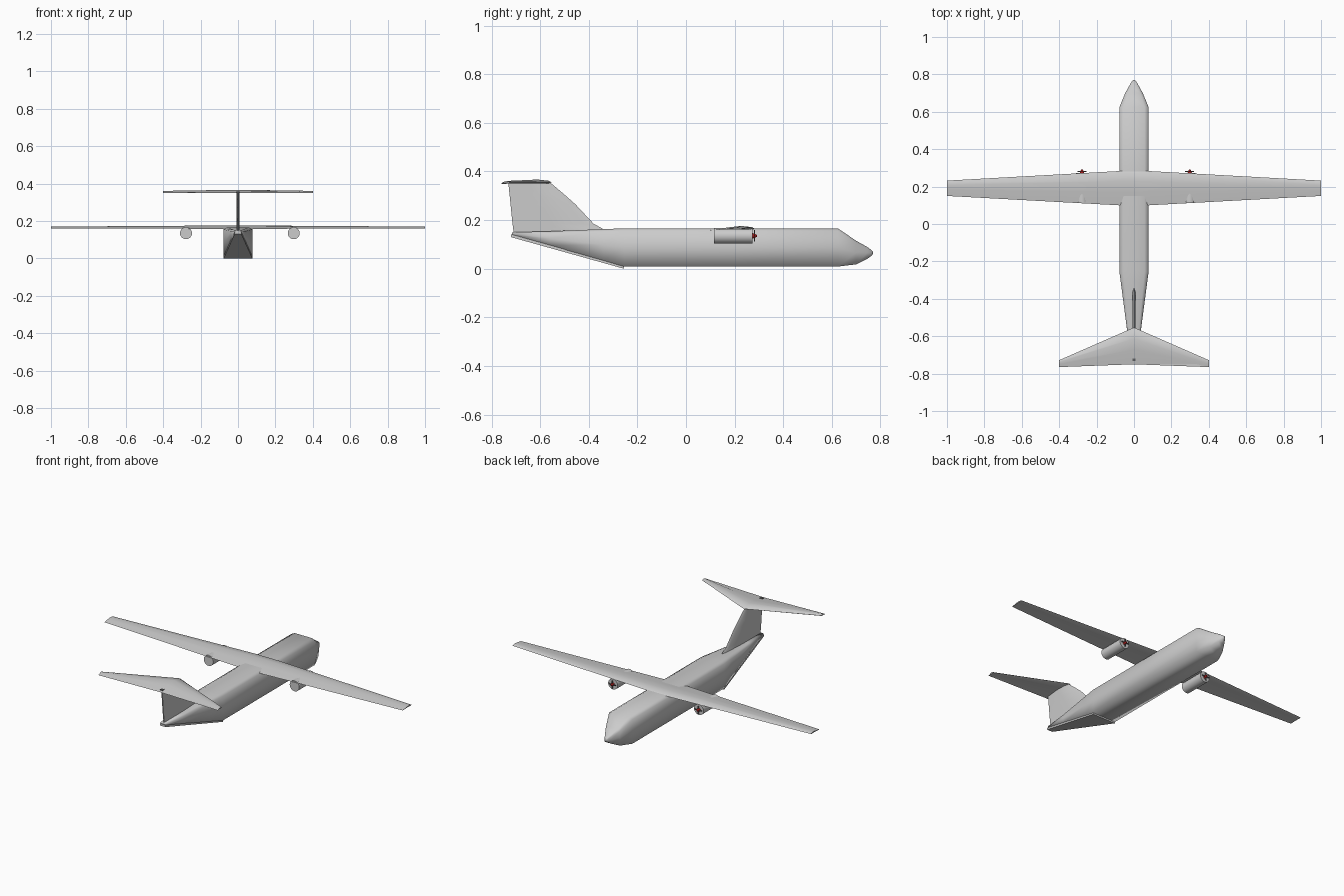
import bpy, bmesh, math
from mathutils import Matrix

if "Cube" in bpy.data.objects:
    bpy.data.objects.remove(bpy.data.objects["Cube"])


def material(name, rgb):
    m = bpy.data.materials.new(name)
    m.diffuse_color = (*rgb, 1)
    m.use_nodes = True
    m.node_tree.nodes["Principled BSDF"].inputs["Base Color"].default_value = m.diffuse_color
    return m


GREY = material("light grey", (0.6, 0.6, 0.6))
DARK = material("dark grey", (0.12, 0.12, 0.12))
RED = material("red", (0.4, 0.01, 0.01))


def finish(name, bm, mat, angle):
    bmesh.ops.recalc_face_normals(bm, faces=bm.faces)
    me = bpy.data.meshes.new(name)
    bm.to_mesh(me)
    bm.free()
    me.materials.append(mat)
    ob = bpy.data.objects.new(name, me)
    bpy.context.collection.objects.link(ob)
    bpy.ops.object.select_all(action='DESELECT')
    ob.select_set(True)
    bpy.context.view_layer.objects.active = ob
    bpy.ops.object.shade_smooth_by_angle(angle=math.radians(angle))
    return ob


def loft(name, rings, mat=GREY, angle=40):
    """Skin a row of equal-length rings and cap both ends."""
    bm = bmesh.new()
    vs = [[bm.verts.new(p) for p in r] for r in rings]
    n = len(vs[0])
    for a, b in zip(vs, vs[1:]):
        for i in range(n):
            j = (i + 1) % n
            bm.faces.new((a[i], a[j], b[j], b[i]))
    bm.faces.new(vs[0])
    bm.faces.new(vs[-1])
    return finish(name, bm, mat, angle)


def cylinder(name, x, y0, y1, z, r0, r1, mat, sides=20):
    bm = bmesh.new()
    turn = Matrix.Translation((x, (y0 + y1) / 2, z)) @ Matrix.Rotation(-math.pi / 2, 4, 'X')
    bmesh.ops.create_cone(bm, cap_ends=True, segments=sides, radius1=r0,
                          radius2=r1, depth=y1 - y0, matrix=turn)
    return finish(name, bm, mat, 40)


# Fuselage: square hull with chamfered top, upswept tail and pointed nose
def hull(y, top, bot, w):
    c = min(0.01, (top - bot) * 0.15)
    mid = (top + bot) / 2
    return [(-w, y, bot), (w, y, bot), (w, y, mid), (w, y, top - c), (w * 0.72, y, top),
            (-w * 0.72, y, top), (-w, y, top - c), (-w, y, mid)]


stations = [(-0.715, 0.15, 0.138, 0.018), (-0.56, 0.154, 0.096, 0.038),
            (-0.34, 0.163, 0.034, 0.067), (-0.255, 0.166, 0.009, 0.078),
            (0.2, 0.166, 0.009, 0.078), (0.625, 0.166, 0.009, 0.078),
            (0.70, 0.115, 0.018, 0.047), (0.745, 0.09, 0.04, 0.022),
            (0.763, 0.077, 0.053, 0.011), (0.77, 0.068, 0.062, 0.003)]
loft("fuselage", [hull(*s) for s in stations], angle=95)

# Cargo ramp under the tail
loft("cargo_ramp", [[(-w, y, z), (w, y, z), (w, y, z + 0.012), (-w, y, z + 0.012)]
                    for y, z, w in ((-0.72, 0.13, 0.018), (-0.255, 0.0, 0.077))])

# Airfoil surfaces, as chord fraction and height
AIRFOIL = [(0, -0.002), (0.06, 0.005), (0.3, 0.01), (0.6, 0.004), (1, -0.008),
           (0.6, -0.004), (0.3, -0.004), (0.06, -0.006)]


def foil(x, lead, trail, z, k):
    return [(x, lead + (trail - lead) * t, z + h * k) for t, h in AIRFOIL]


loft("main_wing", [foil(-1, 0.232, 0.15, 0.165, 0.5), foil(-0.078, 0.283, 0.1, 0.166, 1),
                   foil(0.078, 0.283, 0.1, 0.166, 1), foil(1, 0.232, 0.15, 0.165, 0.5)])
loft("tailplane", [foil(-0.4, -0.728, -0.765, 0.355, 0.6), foil(0, -0.553, -0.75, 0.357, 1),
                   foil(0.4, -0.728, -0.765, 0.355, 0.6)])

# Fin: swept profile with thin edges and a thicker middle
levels = [(-0.33, -0.71, 0.15), (-0.345, -0.711, 0.166), (-0.38, -0.714, 0.185),
          (-0.455, -0.722, 0.265), (-0.50, -0.726, 0.305), (-0.558, -0.731, 0.354)]
loft("tail_fin", [[(0, a, z), (0.008, a - 0.025, z), (0.009, (a + b) / 2, z), (0.003, b, z),
                   (-0.003, b, z), (-0.009, (a + b) / 2, z), (-0.008, a - 0.025, z)]
                  for a, b, z in levels])

# Small light on the tailplane
loft("tail_beacon", [[(-0.009, -0.733, z), (0.009, -0.733, z), (0.009, -0.718, z),
                      (-0.009, -0.718, z)] for z in (0.351, 0.357)], DARK)

# Engines with red spinner and short propeller blades
for side, x in (("left", -0.278), ("right", 0.298)):
    cylinder(side + "_engine", x, 0.115, 0.274, 0.135, 0.032, 0.032, GREY, 24)
    cylinder(side + "_spinner", x, 0.273, 0.292, 0.135, 0.012, 0.004, RED, 12)
    bm = bmesh.new()
    for i in range(4):
        m = (Matrix.Translation((x, 0.281, 0.135)) @ Matrix.Rotation(i * math.pi / 2, 4, 'Y')
             @ Matrix.Translation((0, 0, 0.014)) @ Matrix.Diagonal((0.006, 0.004, 0.02, 1)))
        bmesh.ops.create_cube(bm, size=1, matrix=m)
    finish(side + "_propeller", bm, DARK, 30)
